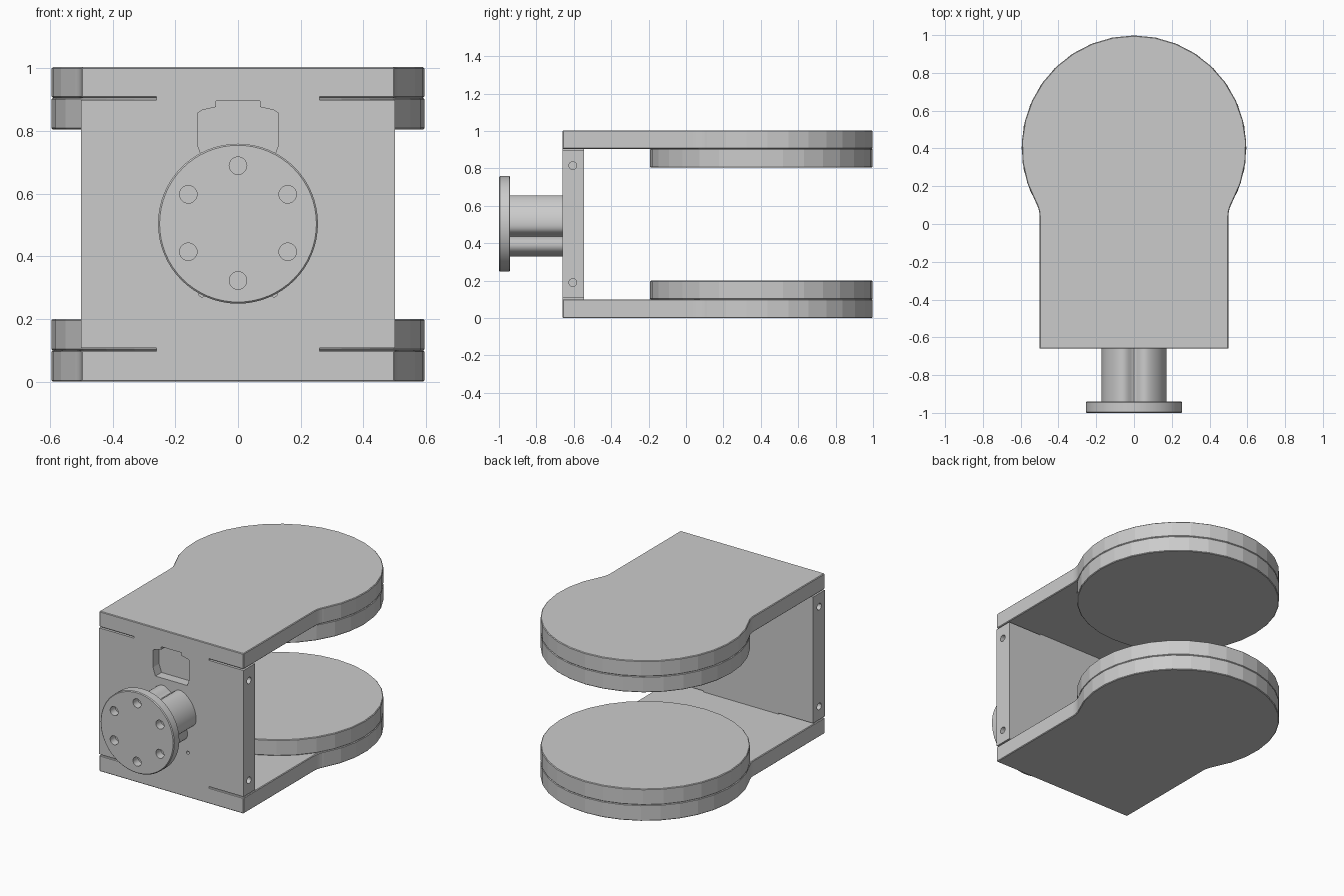
import bpy, bmesh
from math import sin, cos, pi, atan2, sqrt, exp, radians

if "Cube" in bpy.data.objects:
    bpy.data.objects.remove(bpy.data.objects["Cube"])


def prism(name, pts, a, b, axis='z', bevel=0.0):
    """Extrude a 2D outline from a to b along an axis."""
    place = {'x': lambda u, v, t: (t, u, v),
             'y': lambda u, v, t: (u, t, v),
             'z': lambda u, v, t: (u, v, t)}[axis]
    bm = bmesh.new()
    lo = [bm.verts.new(place(u, v, a)) for u, v in pts]
    hi = [bm.verts.new(place(u, v, b)) for u, v in pts]
    bm.faces.new(lo)
    bm.faces.new(hi)
    n = len(pts)
    for i in range(n):
        j = (i + 1) % n
        bm.faces.new((lo[i], lo[j], hi[j], hi[i]))
    bmesh.ops.recalc_face_normals(bm, faces=bm.faces)
    me = bpy.data.meshes.new(name)
    bm.to_mesh(me)
    bm.free()
    ob = bpy.data.objects.new(name, me)
    bpy.context.collection.objects.link(ob)
    if bevel:
        mod = ob.modifiers.new('edge', 'BEVEL')
        mod.width = bevel
        mod.segments = 1
        mod.limit_method = 'ANGLE'
    return ob


def arc(cx, cy, r, a0, a1, n):
    return [(cx + r * cos(a0 + (a1 - a0) * i / n),
             cy + r * sin(a0 + (a1 - a0) * i / n)) for i in range(n + 1)]


def circle(cx, cy, r, n):
    return arc(cx, cy, r, 0, 2 * pi, n)[:-1]


def rect(u0, u1, v0, v1):
    return [(u0, v0), (u1, v0), (u1, v1), (u0, v1)]


def activate(ob):
    bpy.ops.object.select_all(action='DESELECT')
    ob.select_set(True)
    bpy.context.view_layer.objects.active = ob


def cut(ob, cutters):
    for c in cutters:
        c.hide_render = True
        mod = ob.modifiers.new('cut', 'BOOLEAN')
        mod.operation = 'DIFFERENCE'
        mod.solver = 'EXACT'
        mod.object = c
    activate(ob)
    for mod in list(ob.modifiers):
        bpy.ops.object.modifier_apply(modifier=mod.name)
    for c in cutters:
        bpy.data.objects.remove(c)


def smooth(ob):
    activate(ob)
    bpy.ops.object.shade_smooth_by_angle(angle=radians(30))


# Keyhole outline shared by both plates: rectangle blended into a disc
W, FRONT, CY, R, F = 0.5, -0.66, 0.403, 0.595, 0.15
fy = CY - sqrt((R + F) ** 2 - (W + F) ** 2)
ang = atan2(fy - CY, W + F)
blend = arc(W + F, fy, F, pi, pi + ang, 5)
right = [(W, FRONT)] + blend
outline = (right + arc(0, CY, R, ang, pi - ang, 22)[1:-1]
           + [(-x, y) for x, y in reversed(right)])

# Finger plates with their pads, bottom and top
for label, z0, z1, p0, p1 in (('bottom', 0.0, 0.1, 0.1, 0.2),
                              ('top', 0.905, 1.003, 0.805, 0.905)):
    prism(label + '_plate', outline, z0, z1, 'z', 0.004)
    prism(label + '_pad', circle(0, CY, R, 32), p0, p1, 'z', 0.004)

# Front panel with cable recess, side screw holes and small front holes
panel = prism('front_panel', rect(-W, W, 0.107, 0.898), FRONT, -0.545, 'y')
half = [(0.11, 0.70), (0.127, 0.75), (0.127, 0.858), (0.115, 0.866),
        (0.07, 0.876), (0.07, 0.885)]
recess = half + [(-x, z) for x, z in reversed(half)]
i = len(half)
recess[i - 1], recess[i] = (0.07, 0.8975 - 0.003), (-0.07, 0.8975 - 0.003)
cutters = [prism('recess_cutter', recess, FRONT - 0.05, FRONT + 0.06, 'y')]
for s in (-1, 1):
    for z in (0.19, 0.815):
        cutters.append(prism('side_cutter', circle(-0.605, z, 0.021, 16),
                             s * 0.42, s * 0.55, 'x'))
    cutters.append(prism('hole_cutter', circle(s * 0.115, 0.28, 0.01, 12),
                         FRONT - 0.05, FRONT + 0.04, 'y'))
cut(panel, cutters)

# Narrow joints that leave thin slots at the panel corners
for label, z0, z1 in (('bottom', 0.095, 0.11), ('top', 0.895, 0.91)):
    prism(label + '_joint', rect(-0.26, 0.26, z0, z1), FRONT, -0.545, 'y')

# Neck with three rounded grooves
neck_pts = []
for k in range(96):
    a = 2 * pi * k / 96
    d = min(abs((a - g + pi) % (2 * pi) - pi)
            for g in (radians(90), radians(210), radians(330)))
    r = 0.172 - 0.045 * exp(-(d / 0.24) ** 2)
    neck_pts.append((r * cos(a), 0.5 + r * sin(a)))
smooth(prism('neck', neck_pts, -0.945, -0.6, 'y'))

# Mounting flange with a ring of six bolt holes
flange = prism('mounting_flange', circle(0, 0.504, 0.255, 64),
               -1.0, -0.94, 'y', 0.005)
cut(flange, [prism('bolt_cutter',
                   circle(0.183 * cos(a), 0.506 + 0.183 * sin(a), 0.028, 20),
                   -1.05, -0.95, 'y')
             for a in (radians(30 + 60 * k) for k in range(6))])
smooth(flange)
